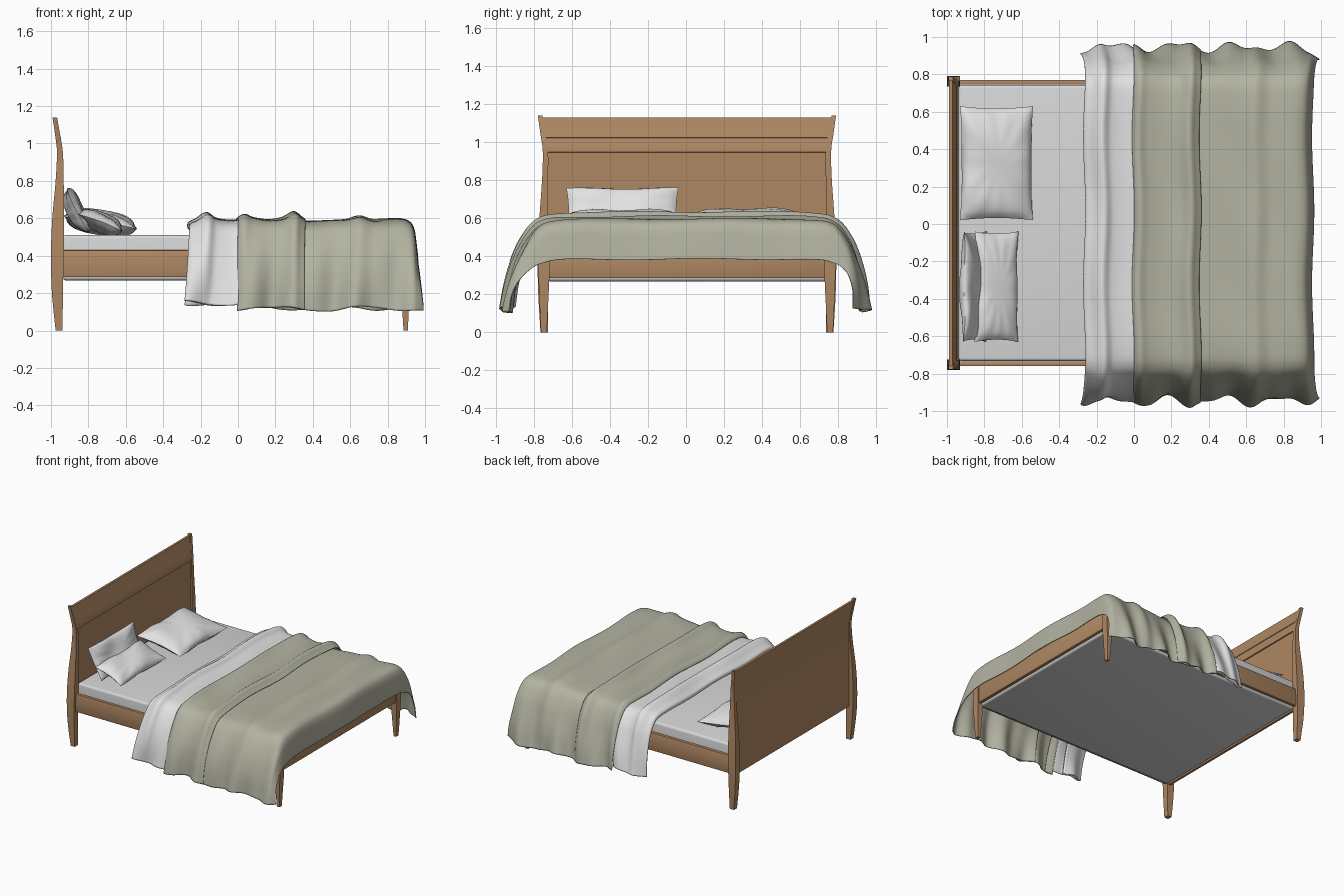
import bpy, bmesh, math
from mathutils import Vector, Matrix

if "Cube" in bpy.data.objects:
    bpy.data.objects.remove(bpy.data.objects["Cube"])

CY = 0.005  # centre line of the frame


def material(name, rgb):
    m = bpy.data.materials.new(name)
    m.diffuse_color = (*rgb, 1)
    m.use_nodes = True
    m.node_tree.nodes["Principled BSDF"].inputs["Base Color"].default_value = m.diffuse_color
    return m


WOOD = material("oak wood", (0.43, 0.245, 0.125))
WHITE = material("mattress white", (0.68, 0.68, 0.69))
LINEN = material("pillow white", (0.76, 0.76, 0.76))
SAGE = material("sage cover", (0.45, 0.45, 0.36))


def finish(name, bm, mat, angle=35):
    bmesh.ops.recalc_face_normals(bm, faces=bm.faces)
    me = bpy.data.meshes.new(name)
    bm.to_mesh(me)
    bm.free()
    me.materials.append(mat)
    ob = bpy.data.objects.new(name, me)
    bpy.context.collection.objects.link(ob)
    bpy.context.view_layer.objects.active = ob
    ob.select_set(True)
    bpy.ops.object.shade_smooth_by_angle(angle=math.radians(angle))
    ob.select_set(False)
    return ob


def box(name, x0, x1, y0, y1, z0, z1, mat, bevel=0.004, seg=2):
    bm = bmesh.new()
    bmesh.ops.create_cube(bm, size=1)
    for v in bm.verts:
        v.co = ((x0 + x1) / 2 + v.co.x * (x1 - x0), (y0 + y1) / 2 + v.co.y * (y1 - y0),
                (z0 + z1) / 2 + v.co.z * (z1 - z0))
    bmesh.ops.bevel(bm, geom=bm.edges[:], offset=bevel, segments=seg, affect='EDGES', profile=0.5)
    return finish(name, bm, mat)


def smooth(points, t):
    """Catmull-Rom curve through points, t in 0..1."""
    n = len(points) - 1
    f = min(max(t, 0), 1) * n
    i = min(int(f), n - 1)
    f -= i
    a, b, c, d = (Vector(points[min(max(k, 0), n)]) for k in (i - 1, i, i + 1, i + 2))
    return 0.5 * (2 * b + (c - a) * f + (2 * a - 5 * b + 4 * c - d) * f ** 2
                  + (3 * b - a - 3 * c + d) * f ** 3)


def post(name, sections, side, steps=24):
    """Loft rectangles (z, x0, x1, y0, y1) into a shaped leg."""
    bm = bmesh.new()
    rings = []
    for i in range(steps + 1):
        z, x0, x1, y0, y1 = smooth(sections, i / steps)
        rings.append([bm.verts.new((x, CY + side * y, z))
                      for x, y in ((x0, y0), (x1, y0), (x1, y1), (x0, y1))])
    for a, b in zip(rings, rings[1:]):
        for k in range(4):
            bm.faces.new((a[k], a[(k + 1) % 4], b[(k + 1) % 4], b[k]))
    bm.faces.new(rings[0])
    bm.faces.new(rings[-1])
    return finish(name, bm, WOOD)


# Curved posts, feet and side rails
HEAD = [(0, -0.975, -0.938, 0.73, 0.77), (0.2, -0.995, -0.936, 0.73, 0.782),
        (0.4, -1.0, -0.932, 0.73, 0.785), (0.6, -0.993, -0.93, 0.73, 0.776),
        (0.8, -0.975, -0.932, 0.73, 0.762), (0.95, -0.968, -0.936, 0.73, 0.758),
        (1.04, -0.977, -0.95, 0.743, 0.77), (1.14, -0.992, -0.967, 0.76, 0.784)]
FOOT = [(0, 0.885, 0.908, 0.737, 0.768), (0.15, 0.876, 0.915, 0.73, 0.775),
        (0.28, 0.87, 0.92, 0.724, 0.78), (0.45, 0.868, 0.92, 0.722, 0.78)]
for side, label in ((-1, "front"), (1, "back")):
    post("head_post_" + label, HEAD, side)
    post("foot_leg_" + label, FOOT, side, 9)
    y = sorted((CY + side * 0.74, CY + side * 0.765))
    box("side_rail_" + label, -0.945, 0.88, *y, 0.285, 0.43, WOOD)
box("foot_rail", 0.885, 0.912, CY - 0.735, CY + 0.735, 0.285, 0.43, WOOD)

# Headboard: profile swept across the width, with two stepped bands at the top
profile = [(-0.945, 0.27), (-0.945, 0.945), (-0.937, 0.948), (-0.937, 0.956), (-0.941, 0.985),
           (-0.950, 1.022), (-0.946, 1.025), (-0.948, 1.034), (-0.956, 1.065), (-0.970, 1.13),
           (-0.988, 1.13), (-0.974, 1.05), (-0.965, 0.96), (-0.965, 0.27)]
bm = bmesh.new()
rows = [[bm.verts.new((x, CY + s * (0.742 + max(0, z - 0.95) * 0.15), z)) for x, z in profile]
        for s in (-1, 1)]
for k in range(len(profile)):
    j = (k + 1) % len(profile)
    bm.faces.new((rows[0][k], rows[0][j], rows[1][j], rows[1][k]))
for row in rows:
    bm.faces.new(row)
finish("headboard", bm, WOOD, 20)

# Mattress
box("mattress", -0.938, 0.885, CY - 0.738, CY + 0.738, 0.268, 0.51, WHITE, 0.018, 4)

# Cross-section of the draped bedding: (y, z)
DRAPE = [(-0.945, 0.115), (-0.925, 0.25), (-0.89, 0.37), (-0.835, 0.48), (-0.765, 0.56),
         (-0.65, 0.585), (-0.4, 0.588), (-0.13, 0.59), (0.13, 0.59), (0.4, 0.59), (0.65, 0.587),
         (0.77, 0.565), (0.84, 0.48), (0.885, 0.37), (0.92, 0.25), (0.945, 0.12)]


def cloth(name, path, mat, nu, spread=0.0, lift=0.0, nv=110):
    """Sweep DRAPE along path points (x, offset along normal, drop at the foot)."""
    bm = bmesh.new()
    grid = []
    for i in range(nu + 1):
        x, off, drop = smooth(path, i / nu)
        row = []
        for j in range(nv + 1):
            t = j / nv
            p = smooth(DRAPE, t)
            d = smooth(DRAPE, t + 0.004) - smooth(DRAPE, t - 0.004)
            n = Vector((-d.y, d.x)).normalized()
            hang = min(max((0.57 - p.y) / 0.45, 0), 1)
            sgn = 1 if p.x > 0 else -1
            wave = (math.sin(21 * x + sgn * 1.1 + 2 * hang) + 0.5 * math.sin(37 * x + 2 * sgn)) / 1.5
            crease = 0.004 * math.sin(9 * p.x + 14 * x) * (1 - hang)
            q = p + n * (off * (1 - 0.6 * hang) + crease + 0.032 * hang * wave)
            z = q.y + lift * hang + 0.012 * hang * math.sin(13 * x + sgn) - drop * (1 - hang) ** 1.2
            xx = x + spread * hang * hang + 0.006 * math.sin(8 * p.x + 1) * (1 - hang)
            # foot corners gather inward and swing out past the end
            y = q.x - sgn * drop * 0.2 * hang
            xx += drop * 0.17 * hang
            row.append(bm.verts.new((xx, y, z)))
        grid.append(row)
    for a, b in zip(grid, grid[1:]):
        for j in range(nv):
            bm.faces.new((a[j], a[j + 1], b[j + 1], b[j]))
    ob = finish(name, bm, mat, 60)
    mod = ob.modifiers.new("thickness", 'SOLIDIFY')
    mod.thickness = 0.006
    mod.offset = -1
    return ob


# Turned-down sheet with a rolled leading edge
cloth("folded_sheet", [(-0.06, -0.06, 0), (-0.2, -0.06, 0), (-0.258, -0.045, 0), (-0.262, -0.015, 0),
                       (-0.225, 0.005, 0), (-0.165, 0.04, 0), (-0.12, 0.012, 0), (-0.06, 0.0, 0),
                       (0.02, -0.002, 0)], LINEN, 48, -0.02, 0.03)
# Upper fold of the cover
cloth("cover_fold", [(0.06, -0.01, 0), (0.01, -0.008, 0), (-0.004, 0.008, 0), (0.03, 0.03, 0),
                     (0.08, 0.012, 0), (0.16, 0.002, 0), (0.24, 0.014, 0), (0.3, 0.045, 0),
                     (0.335, 0.022, 0), (0.355, 0.006, 0)], SAGE, 50, 0.0, 0.0)
# Main cover, falling over the foot of the bed
cloth("bed_cover", [(0.2, -0.012, 0), (0.3, -0.008, 0), (0.4, -0.006, 0), (0.5, -0.002, 0),
                    (0.58, 0.004, 0), (0.65, 0.022, 0), (0.72, 0.004, 0), (0.8, 0.006, 0),
                    (0.87, 0.006, 0), (0.915, 0.0, 0.012), (0.937, 0.0, 0.05), (0.947, 0.0, 0.11),
                    (0.953, 0.0, 0.16), (0.958, 0.0, 0.205)], SAGE, 80)


def pillow(name, loc, half_x, half_y, thick, tilt, bend=0.0, n=28):
    """Stuffed cushion with pinched seams and soft radiating wrinkles."""
    bm = bmesh.new()
    rot = Matrix.Translation(loc) @ Matrix.Rotation(math.radians(tilt), 4, 'Y')
    for s in (1, -1):
        vs = []
        for i in range(n + 1):
            for j in range(n + 1):
                u, v = 2 * i / n - 1, 2 * j / n - 1
                puff = ((1 - u ** 4) * (1 - v ** 4)) ** 0.6 * (1 - 0.25 * (u * u + v * v) / 2)
                ang = math.atan2(v, u)
                puff *= 1 + 0.06 * math.sin(11 * ang) * min(1, u * u + v * v)
                x = half_x * u * (1 - 0.05 * (1 - v * v))
                y = half_y * v * (1 - 0.04 * (1 - u * u))
                z = s * thick / 2 * puff + bend * u * u + 0.006 * math.sin(5 * v + 2 * u)
                vs.append(bm.verts.new(rot @ Vector((x, y, z))))
        for i in range(n):
            for j in range(n):
                a = i * (n + 1) + j
                bm.faces.new((vs[a], vs[a + 1], vs[a + n + 2], vs[a + n + 1]))
    bmesh.ops.remove_doubles(bm, verts=bm.verts[:], dist=0.0005)
    return finish(name, bm, LINEN, 60)


# Pillows
pillow("back_pillow", (-0.735, 0.325, 0.578), 0.198, 0.305, 0.125, 10)
pillow("leaning_pillow", (-0.868, -0.335, 0.635), 0.132, 0.295, 0.085, 63, 0.02)
pillow("front_pillow", (-0.735, -0.335, 0.578), 0.125, 0.295, 0.10, 22)
